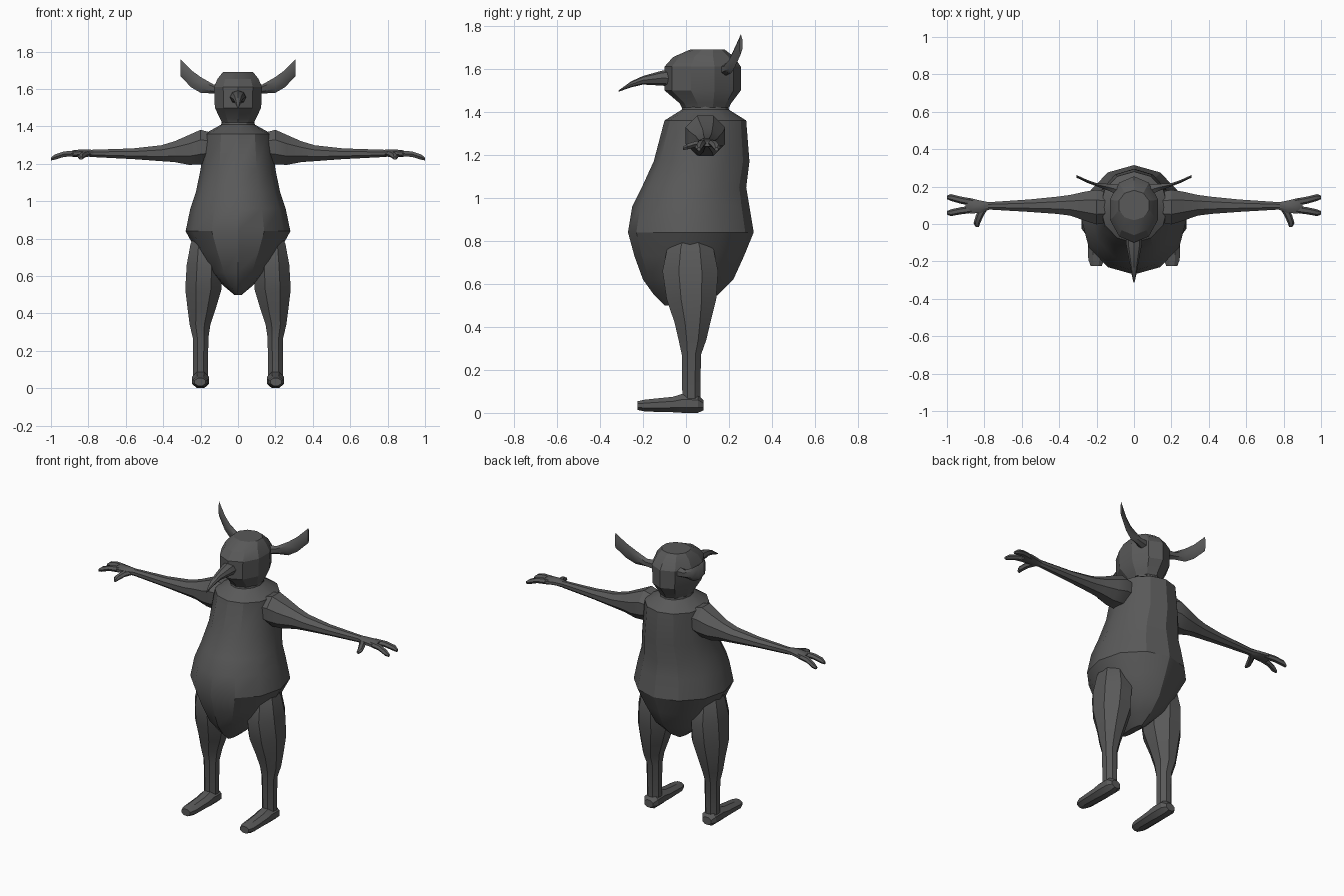
import bpy, bmesh, math
from mathutils import Vector

grey = bpy.data.materials.new("dark grey")
grey.diffuse_color = (0.1, 0.1, 0.1, 1)

# the two cross-section directions for each loft axis
PLANES = {"x": ((0, 1, 0), (0, 0, 1)),
          "y": ((1, 0, 0), (0, 0, 1)),
          "z": ((1, 0, 0), (0, 1, 0))}


def loft(name, axis, rings, sides, phase=0.0, mirror=False, angle=30):
    """Skin a closed tube through rings of (x, y, z, radius_a, radius_b)."""
    a, b = (Vector(v) for v in PLANES[axis])
    bm = bmesh.new()
    loops = []
    for x, y, z, ra, rb in rings:
        loop = []
        for i in range(sides):
            t = phase + math.tau * i / sides
            p = Vector((x, y, z)) + a * ra * math.cos(t) + b * rb * math.sin(t)
            loop.append(bm.verts.new(p))
        loops.append(loop)
    for lo, hi in zip(loops, loops[1:]):
        for i in range(sides):
            j = (i + 1) % sides
            bm.faces.new((lo[i], lo[j], hi[j], hi[i]))
    bm.faces.new(loops[0][::-1])
    bm.faces.new(loops[-1])
    bmesh.ops.recalc_face_normals(bm, faces=bm.faces)
    mesh = bpy.data.meshes.new(name)
    bm.to_mesh(mesh)
    bm.free()
    mesh.materials.append(grey)
    ob = bpy.data.objects.new(name, mesh)
    bpy.context.collection.objects.link(ob)
    bpy.ops.object.select_all(action="DESELECT")
    ob.select_set(True)
    bpy.context.view_layer.objects.active = ob
    bpy.ops.object.shade_smooth_by_angle(angle=math.radians(angle))
    if mirror:
        ob.modifiers.new("mirror", "MIRROR")
    return ob


def upright(rows):
    """Rows of (z, front y, back y, half width) to rings on the centre line."""
    return [(0, (f + k) / 2, z, w, (k - f) / 2) for z, f, k, w in rows]


# pear-shaped torso up to the neck
loft("body", "z", upright([
    (0.50, -0.10, 0.07, 0.02), (0.55, -0.15, 0.15, 0.08), (0.62, -0.20, 0.22, 0.15),
    (0.73, -0.24, 0.27, 0.22), (0.84, -0.27, 0.315, 0.28), (0.96, -0.25, 0.295, 0.255),
    (1.05, -0.205, 0.28, 0.225), (1.17, -0.15, 0.295, 0.20), (1.36, -0.10, 0.28, 0.18),
    (1.41, -0.02, 0.20, 0.09), (1.45, -0.01, 0.19, 0.085)]), 12, math.pi / 2)

# faceted head with a jaw ledge and flat crown
loft("head", "z", upright([
    (1.42, -0.02, 0.20, 0.09), (1.44, -0.03, 0.21, 0.10), (1.50, -0.10, 0.255, 0.13),
    (1.61, -0.10, 0.255, 0.135), (1.655, -0.06, 0.225, 0.115),
    (1.69, 0.02, 0.18, 0.085)]), 10, math.pi / 10, angle=25)

# long drooping snout
loft("snout", "y", [
    (0, -0.05, 1.555, 0.045, 0.04), (0, -0.11, 1.557, 0.042, 0.035),
    (0, -0.20, 1.547, 0.025, 0.02), (0, -0.255, 1.528, 0.016, 0.014),
    (0, -0.313, 1.497, 0.003, 0.003)], 8)

# thin ears sweeping outward, up and back
loft("ear", "x", [
    (0.08, 0.18, 1.595, 0.035, 0.03), (0.13, 0.195, 1.60, 0.022, 0.024),
    (0.20, 0.21, 1.622, 0.010, 0.042), (0.25, 0.228, 1.655, 0.009, 0.046),
    (0.308, 0.255, 1.715, 0.008, 0.046)], 6, math.pi / 2, mirror=True)

# tapering outstretched arms
loft("arm", "x", [
    (0.10, 0.09, 1.29, 0.08, 0.07), (0.20, 0.09, 1.29, 0.10, 0.10),
    (0.26, 0.095, 1.275, 0.085, 0.087), (0.34, 0.10, 1.265, 0.06, 0.06),
    (0.41, 0.10, 1.257, 0.05, 0.046), (0.56, 0.098, 1.254, 0.036, 0.031),
    (0.78, 0.097, 1.256, 0.021, 0.021)], 8, math.pi / 8, mirror=True)

# hands: palm, two fingers and a thumb
loft("palm", "x", [
    (0.77, 0.097, 1.256, 0.02, 0.02), (0.82, 0.092, 1.258, 0.036, 0.021),
    (0.875, 0.097, 1.256, 0.044, 0.02), (0.90, 0.098, 1.252, 0.032, 0.014)],
    8, math.pi / 8, mirror=True)
for name, y0, y1 in (("front_finger", 0.08, 0.06), ("back_finger", 0.115, 0.142)):
    loft(name, "x", [
        (0.86, y0, 1.256, 0.02, 0.017), (0.93, (y0 + y1) / 2, 1.252, 0.019, 0.017),
        (0.98, y1, 1.236, 0.018, 0.016), (1.0, y1, 1.226, 0.009, 0.009)],
        6, mirror=True)
loft("thumb", "y", [
    (0.80, 0.09, 1.254, 0.024, 0.016), (0.825, 0.045, 1.25, 0.021, 0.016),
    (0.84, 0.005, 1.238, 0.018, 0.015), (0.838, -0.015, 1.23, 0.009, 0.009)],
    6, mirror=True)

# legs with broad thighs, knee bulge and thin shins
loft("leg", "z", [
    (0.20, 0.025, 0.03, 0.042, 0.045), (0.20, 0.025, 0.27, 0.045, 0.048),
    (0.203, 0.03, 0.34, 0.06, 0.07), (0.195, 0.03, 0.42, 0.08, 0.09),
    (0.185, 0.025, 0.53, 0.105, 0.125), (0.18, 0.02, 0.66, 0.102, 0.14),
    (0.18, 0.02, 0.77, 0.08, 0.115), (0.17, 0.02, 0.86, 0.05, 0.05)],
    8, math.pi / 8, mirror=True)

# long feet pointing forward
loft("foot", "y", [
    (0.20, 0.082, 0.035, 0.032, 0.025), (0.20, 0.055, 0.043, 0.05, 0.046),
    (0.20, -0.02, 0.044, 0.05, 0.047), (0.20, -0.06, 0.039, 0.05, 0.039),
    (0.202, -0.19, 0.034, 0.046, 0.03), (0.202, -0.225, 0.034, 0.032, 0.022)],
    8, math.pi / 8, mirror=True)
